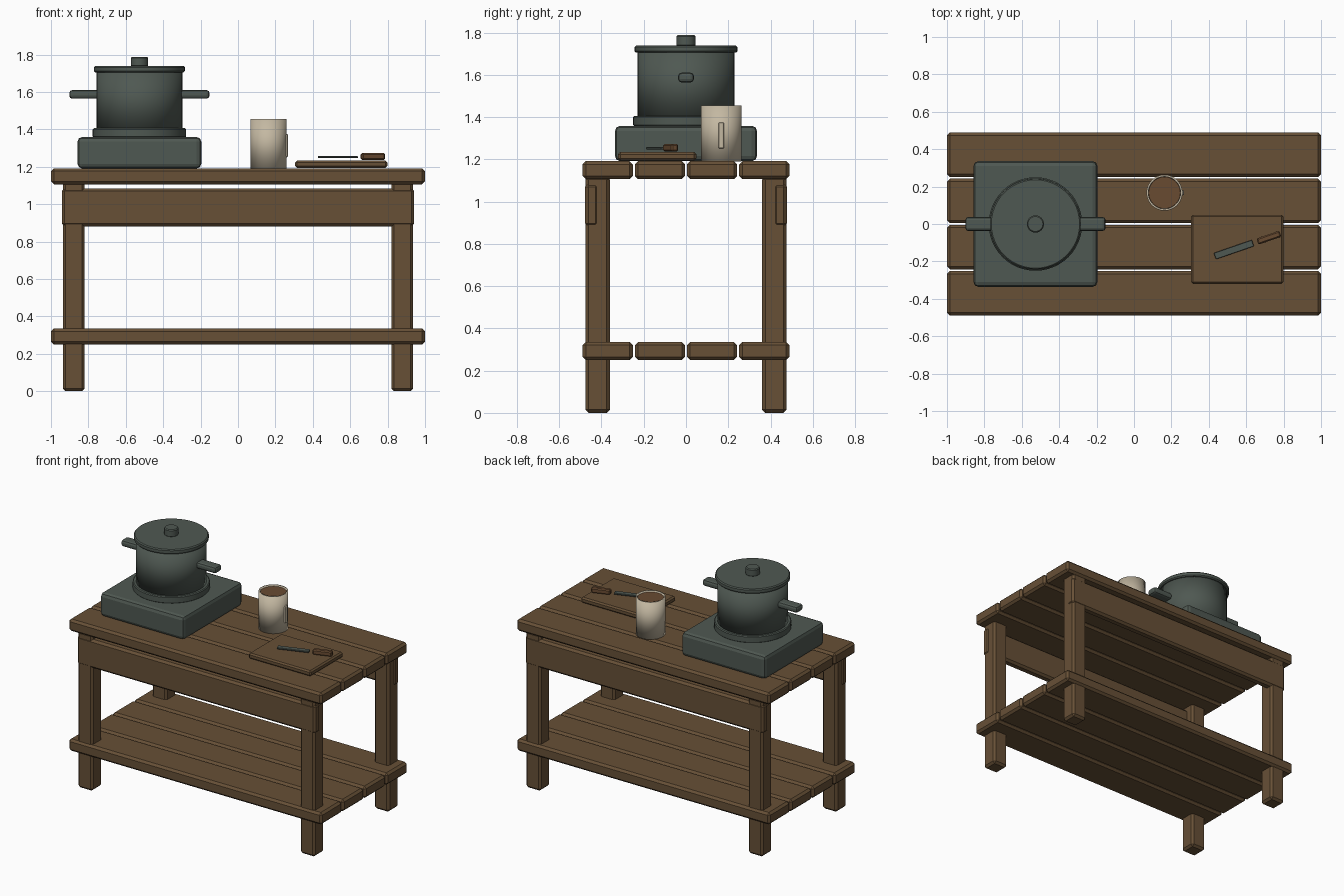
import bpy, bmesh, math
from mathutils import Matrix

cube = bpy.data.objects.get("Cube")
if cube:
    bpy.data.objects.remove(cube, do_unlink=True)


def material(name, rgb):
    m = bpy.data.materials.new(name)
    m.use_nodes = True
    m.diffuse_color = (*rgb, 1)
    bsdf = next(n for n in m.node_tree.nodes if n.type == 'BSDF_PRINCIPLED')
    bsdf.inputs["Base Color"].default_value = (*rgb, 1)
    bsdf.inputs["Roughness"].default_value = 0.8
    return m


WOOD = material("brown wood", (0.135, 0.08, 0.037))
GRIP = material("reddish wood", (0.14, 0.07, 0.031))
IRON = material("grey green iron", (0.078, 0.098, 0.084))
CREAM = material("cream clay", (0.55, 0.48, 0.36))


def finish(name, bm, mat, loc, turn=0.0):
    bmesh.ops.recalc_face_normals(bm, faces=bm.faces)
    mesh = bpy.data.meshes.new(name)
    bm.to_mesh(mesh)
    bm.free()
    mesh.materials.append(mat)
    ob = bpy.data.objects.new(name, mesh)
    ob.location = loc
    ob.rotation_euler.z = turn
    bpy.context.collection.objects.link(ob)
    return ob


def box(name, size, loc, mat, bevel=0.015, segments=1, turn=0.0):
    """Chamfered box centred on loc."""
    bm = bmesh.new()
    bmesh.ops.create_cube(bm, size=1, matrix=Matrix.Diagonal((*size, 1)))
    ob = finish(name, bm, mat, loc, turn)
    mod = ob.modifiers.new("bevel", 'BEVEL')
    mod.width, mod.segments = bevel, segments
    return ob


def lathe(name, profile, loc, mat, sharp=True, steps=48):
    """Spin a profile of (radius, height) points around z."""
    bm = bmesh.new()
    verts = [bm.verts.new((r, 0, z)) for r, z in profile]
    edges = [bm.edges.new(pair) for pair in zip(verts, verts[1:])]
    bmesh.ops.spin(bm, geom=verts + edges, cent=(0, 0, 0), axis=(0, 0, 1),
                   angle=math.tau, steps=steps)
    bmesh.ops.remove_doubles(bm, verts=bm.verts, dist=1e-4)
    ob = finish(name, bm, mat, loc)
    bpy.ops.object.select_all(action='DESELECT')
    ob.select_set(True)
    bpy.context.view_layer.objects.active = ob
    if sharp:
        bpy.ops.object.shade_smooth_by_angle(angle=math.radians(30))
    else:
        bpy.ops.object.shade_smooth()
    return ob


def disc(r, h, b):
    """Profile of a solid disc with chamfered rims."""
    return [(0, 0), (r - b, 0), (r, b), (r, h - b), (r - b, h), (0, h)]


# Table top and shelf planks
for part, z in (("top_plank", 1.149), ("shelf_plank", 0.293)):
    for i in range(4):
        box(f"{part}_{i + 1}", (2, 0.237, 0.085), (0, (i - 1.5) * 0.247, z), WOOD)

# Legs and long aprons
for sy, end in ((-1, "front"), (1, "back")):
    for sx, side in ((-1, "right"), (1, "left")):
        box(f"{end}_{side}_leg", (0.117, 0.115, 1.12), (sx * 0.878, sy * 0.418, 0.56), WOOD)
    box(f"{end}_apron", (1.884, 0.063, 0.204), (0, sy * 0.446, 0.983), WOOD)

# Stove block and burner ring
POT_X = -0.527
box("stove", (0.662, 0.672, 0.168), (POT_X, 0, 1.275), IRON, 0.025, 2)
lathe("burner_ring", disc(0.25, 0.05, 0.006), (POT_X, 0, 1.356), IRON)

# Pot with lid, knob and side handles
lathe("pot_body", [(0, 0), (0.229, 0), (0.229, 0.32), (0, 0.32)],
      (POT_X, 0, 1.395), IRON, sharp=False)
lathe("pot_lid", disc(0.243, 0.034, 0.007), (POT_X, 0, 1.705), IRON)
lathe("lid_knob", disc(0.046, 0.053, 0.006), (POT_X, 0, 1.735), IRON, steps=24)
for s, side in ((-1, "right"), (1, "left")):
    box(f"pot_{side}_handle", (0.16, 0.075, 0.046), (POT_X + s * 0.295, 0, 1.587),
        IRON, 0.016, 2)

# Mug with drink and handle
MUG = (0.163, 0.167, 1.19)
lathe("mug", [(0, 0), (0.096, 0), (0.096, 0.265), (0.086, 0.265), (0.086, 0.24), (0, 0.24)],
      MUG, CREAM, sharp=False)
lathe("drink", disc(0.0855, 0.012, 0.001), (MUG[0], MUG[1], 1.435), GRIP)
box("mug_handle", (0.03, 0.028, 0.125), (0.253, 0.167, 1.313), CREAM, 0.008, 2)

# Cutting board and knife
box("cutting_board", (0.492, 0.37, 0.04), (0.552, -0.136, 1.214), WOOD, 0.01)
TURN = math.radians(19)
box("knife_blade", (0.215, 0.036, 0.011), (0.534, -0.137, 1.252), IRON, 0.002, turn=TURN)
box("knife_handle", (0.13, 0.034, 0.036), (0.721, -0.073, 1.255), GRIP, 0.007, turn=TURN)
